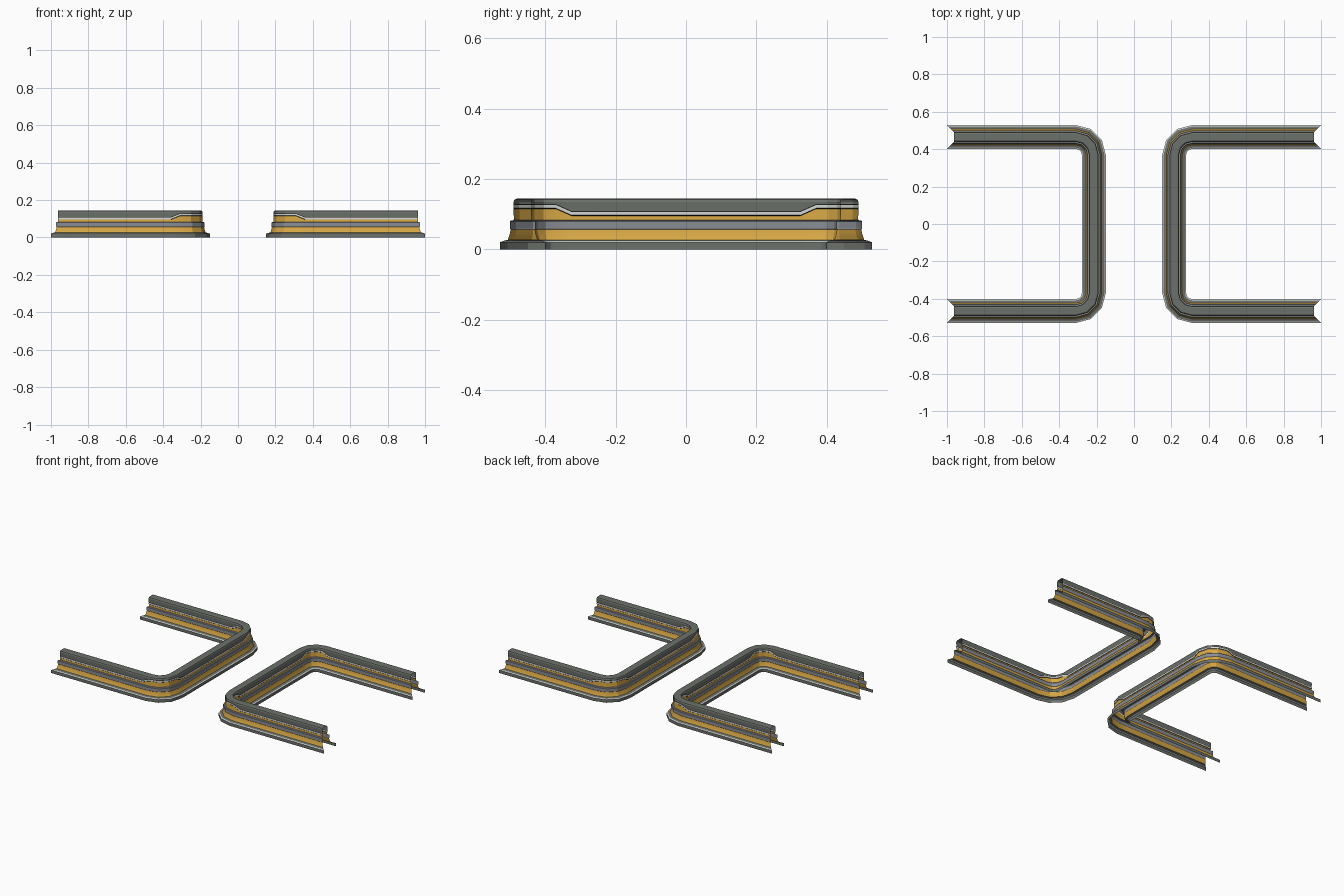
import bpy, bmesh
from math import cos, sin, radians
from mathutils import Vector

cube = bpy.data.objects.get("Cube")
if cube:
    bpy.data.objects.remove(cube, do_unlink=True)


def material(name, rgb):
    m = bpy.data.materials.new(name)
    m.use_nodes = True
    m.diffuse_color = (*rgb, 1)
    m.node_tree.nodes["Principled BSDF"].inputs["Base Color"].default_value = (*rgb, 1)
    return m


DARK = material("dark grey", (0.15, 0.165, 0.145))
YELLOW = material("yellow", (0.68, 0.39, 0.06))
STEEL = material("steel grey", (0.25, 0.265, 0.29))
LIGHT = material("light grey", (0.66, 0.68, 0.66))
BLACK = material("black", (0.015, 0.015, 0.015))

HALF = 0.064      # half width of the foot
RISE = 0.02       # how far the cap skirt lifts around the corners
CENTRE = Vector((0.31, 0.37))
RADIUS = 0.095

# Centreline stations: position, outward normal, skirt lift, is it an open end
upper = [(Vector((1, 0.465)), Vector((0, 1)), 0, True),
         (Vector((0.36, 0.465)), Vector((0, 1)), 0, False)]
for angle in (90, 120, 150, 180):
    n = Vector((cos(radians(angle)), sin(radians(angle))))
    upper.append((CENTRE + n * RADIUS, n, 1, False))
upper.append((Vector((0.215, 0.325)), Vector((-1, 0)), 0, False))
flip = Vector((1, -1))
path = upper + [(p * flip, n * flip, r, e) for p, n, r, e in reversed(upper)]


def sweep_strip(bm, profile):
    """Skin one open profile of (offset, height, lift factor) along the path."""
    rows = []
    for pos, normal, lift, end in path:
        row = []
        for off, z, k in profile:
            p = pos + normal * off
            if end:   # mitred open ends
                p.x -= min(HALF - abs(off), 0.037)
            row.append(bm.verts.new((p.x, p.y, z + k * lift * RISE)))
        rows.append(row)
    for a, b in zip(rows, rows[1:]):
        for i in range(len(profile) - 1):
            bm.faces.new((a[i], b[i], b[i + 1], a[i + 1]))


def build(name, mat, profile, joined=False):
    """Profile is the outer half; it is mirrored to the inner side of the bar."""
    profile = [(*p, 0)[:3] for p in profile]
    inner = [(-o, z, k) for o, z, k in reversed(profile)]
    bm = bmesh.new()
    if joined:
        sweep_strip(bm, profile + inner)
    else:
        sweep_strip(bm, profile)
        sweep_strip(bm, inner)
    mesh = bpy.data.meshes.new(name)
    bm.to_mesh(mesh)
    bm.free()
    mesh.materials.append(mat)
    ob = bpy.data.objects.new(name, mesh)
    bpy.context.collection.objects.link(ob)
    bpy.ops.object.select_all(action='DESELECT')
    ob.select_set(True)
    bpy.context.view_layer.objects.active = ob
    bpy.ops.object.shade_smooth_by_angle(angle=radians(25))
    # Second barrier facing the other way
    mirror = ob.modifiers.new("other_barrier", 'MIRROR')
    mirror.use_axis = (True, False, False)
    mirror.use_mirror_merge = False


# Foot with a light bevelled edge
build("foot", DARK, [(HALF, 0), (HALF, 0.02)])
build("foot_edge", LIGHT, [(HALF, 0.02), (0.057, 0.023)])
build("foot_top", DARK, [(0.057, 0.023), (0.05, 0.025), (0.042, 0.027)])

# Walls
build("lower_wall", YELLOW, [(0.042, 0.027), (0.039, 0.035), (0.036, 0.045), (0.034, 0.056)])
build("middle_band", STEEL, [(0.034, 0.056), (0.036, 0.059), (0.036, 0.079), (0.033, 0.082)])
build("band_ledge", STEEL, [(0.033, 0.082), (0.025, 0.083)])
build("upper_wall", YELLOW, [(0.025, 0.083), (0.024, 0.095, 1)])

# Trim line and cap, lifted round the corners
build("trim_lower_line", BLACK, [(0.024, 0.095, 1), (0.026, 0.097, 1)])
build("trim", LIGHT, [(0.026, 0.097, 1), (0.026, 0.106, 1)])
build("trim_upper_line", BLACK, [(0.026, 0.106, 1), (0.025, 0.109, 1)])
build("cap", DARK, [(0.025, 0.109, 1), (0.026, 0.134), (0.023, 0.141), (0.017, 0.144)], joined=True)
